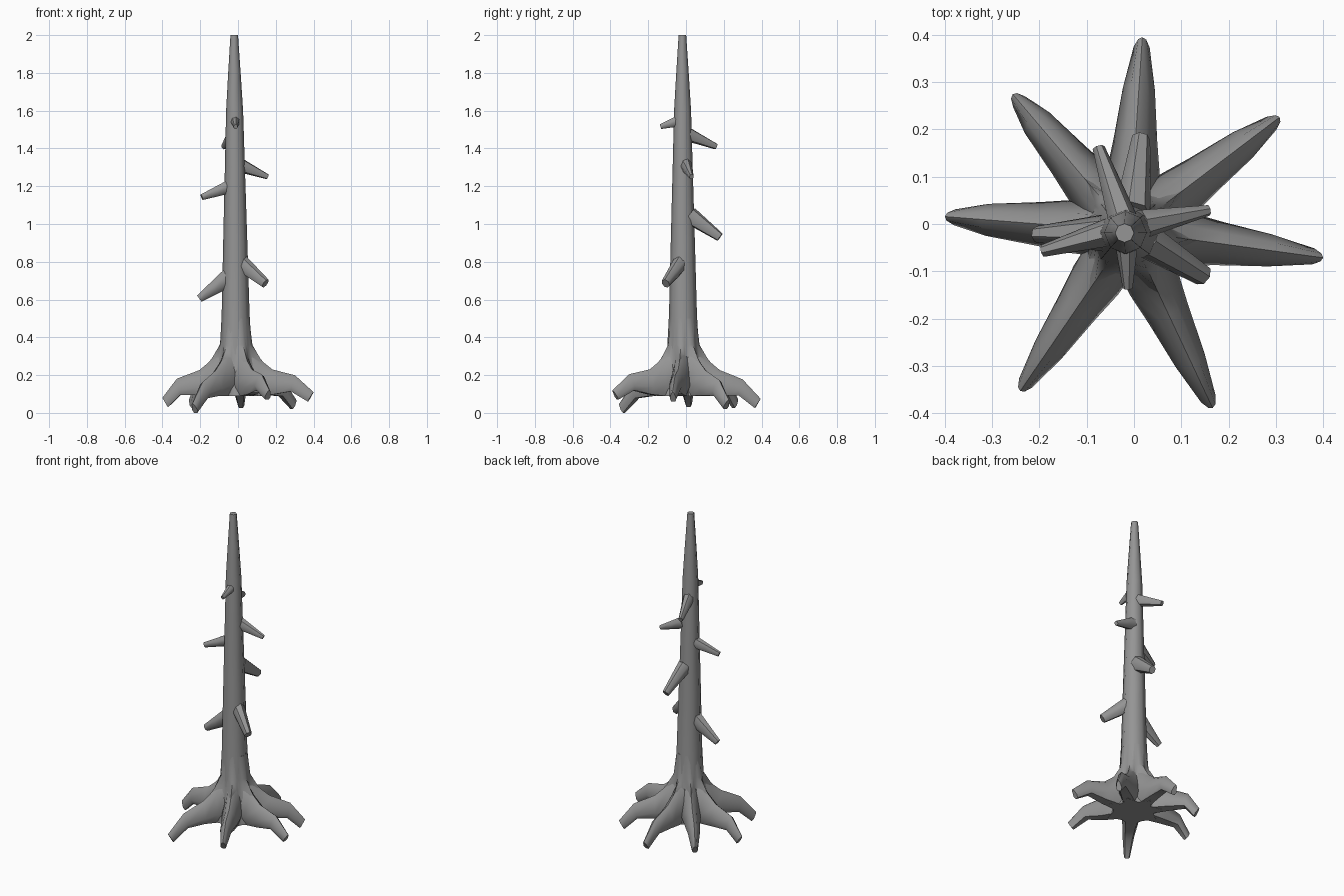
import bpy
import bmesh
from math import atan2, cos, sin, pi, tau
from mathutils import Vector

cube = bpy.data.objects.get("Cube")
if cube:
    bpy.data.objects.remove(cube, do_unlink=True)

bark = bpy.data.materials.new("grey_bark")
bark.use_nodes = True
GREY = (0.3, 0.3, 0.3, 1)
bark.diffuse_color = GREY
bark.node_tree.nodes["Principled BSDF"].inputs["Base Color"].default_value = GREY

CENTRE = Vector((-0.01, -0.015, 0))


def loft(name, rings, angle=50):
    """Skin a list of equal-length point rings and cap both ends."""
    bm = bmesh.new()
    loops = [[bm.verts.new(p) for p in ring] for ring in rings]
    n = len(loops[0])
    for a, b in zip(loops, loops[1:]):
        for i in range(n):
            j = (i + 1) % n
            bm.faces.new((a[i], a[j], b[j], b[i]))
    bm.faces.new(loops[0])
    bm.faces.new(loops[-1])
    bmesh.ops.recalc_face_normals(bm, faces=bm.faces)
    mesh = bpy.data.meshes.new(name)
    bm.to_mesh(mesh)
    bm.free()
    mesh.materials.append(bark)
    obj = bpy.data.objects.new(name, mesh)
    bpy.context.collection.objects.link(obj)
    bpy.ops.object.select_all(action="DESELECT")
    obj.select_set(True)
    bpy.context.view_layer.objects.active = obj
    bpy.ops.object.shade_smooth_by_angle(angle=angle * pi / 180)
    return obj


# Trunk: tapered eight-sided pole
def trunk_ring(z, r):
    c = CENTRE + Vector((-0.005 * z, -0.002 * z, z))
    return [c + Vector((cos(k * tau / 8), sin(k * tau / 8), 0)) * r for k in range(8)]


trunk_profile = [(0.2, 0.088), (0.36, 0.083), (0.52, 0.074), (0.9, 0.064),
                 (1.3, 0.053), (1.6, 0.045), (1.8, 0.033), (2.0, 0.02)]
loft("trunk", [trunk_ring(z, r) for z, r in trunk_profile])

# Root tips, in order around the trunk
tips = [Vector(t) for t in [(0.39, -0.07, 0.09), (0.3, 0.22, 0.05), (0.017, 0.385, 0.055),
                            (-0.25, 0.267, 0.055), (-0.39, 0.015, 0.06),
                            (-0.235, -0.345, 0.03), (0.162, -0.38, 0.1)]]
headings = [atan2(t.y - CENTRE.y, t.x - CENTRE.x) for t in tips]


# Flare: star-shaped skirt, with a ridge for each root and a valley between
def flare_ring(z, valley, ridge):
    ring = []
    for i, a in enumerate(headings):
        gap = (headings[(i + 1) % len(headings)] - a) % tau
        for f, r in ((0, ridge), (0.3, valley + (ridge - valley) * 0.2),
                     (0.5, valley), (0.7, valley + (ridge - valley) * 0.2)):
            b = a + gap * f
            ring.append(CENTRE + Vector((cos(b) * r, sin(b) * r, z)))
    return ring


loft("root_flare", [flare_ring(*row) for row in [
    (0.5, 0.07, 0.07), (0.36, 0.079, 0.087), (0.29, 0.085, 0.128),
    (0.22, 0.094, 0.185), (0.15, 0.105, 0.19), (0.09, 0.115, 0.16)]], 60)

# Roots: flat-bottomed limbs that arch out and dip at the tip
section = [(-1, 0.3), (-0.5, 0.85), (0, 1), (0.5, 0.85), (1, 0.3), (0.6, 0), (-0.6, 0)]
for i, tip in enumerate(tips):
    out = tip - CENTRE
    reach = Vector((out.x, out.y, 0)).length
    out = Vector((out.x, out.y, 0)).normalized()
    side = Vector((-out.y, out.x, 0))
    drop = tip.z - 0.075
    rings = []
    # distance, half width, bottom, top, lean of the section, share of the drop
    for d, w, low, top, lean, share in [
            (0.06, 0.058, 0.1, 0.36, 0, 0), (0.125, 0.056, 0.09, 0.285, 0, 0),
            (0.195, 0.046, 0.095, 0.228, 0, 0.1), (0.295, 0.034, 0.105, 0.19, 0.02, 0.6),
            (reach - 0.02, 0.017, 0.045, 0.095, 0.03, 1)]:
        rings.append([CENTRE + out * (d + lean * v) + side * (w * u)
                      + Vector((0, 0, low + (top - low) * v + drop * share))
                      for u, v in section])
    loft(f"root_{i + 1}", rings)

# Branch stubs: base, tip, base radius, tip radius
branches = [
    ((-0.05, -0.02, 0.715), (-0.205, -0.022, 0.605), 0.05, 0.021),
    ((0.02, -0.03, 0.79), (0.145, -0.108, 0.685), 0.046, 0.027),
    ((-0.005, 0.02, 1.045), (0.014, 0.18, 0.93), 0.048, 0.024),
    ((-0.04, -0.015, 1.2), (-0.192, -0.057, 1.142), 0.038, 0.016),
    ((0.015, 0, 1.31), (0.157, 0.029, 1.25), 0.038, 0.014),
    ((-0.025, 0.01, 1.475), (-0.075, 0.16, 1.41), 0.038, 0.016),
    ((-0.015, -0.04, 1.545), (-0.013, -0.135, 1.515), 0.03, 0.013)]
for i, (base, tip, r0, r1) in enumerate(branches):
    base, tip = Vector(base), Vector(tip)
    axis = (tip - base).normalized()
    across = axis.cross(Vector((0, 0, 1))).normalized()
    up = across.cross(axis)
    rings = []
    for t in (0, 0.5, 1):
        r = r0 + (r1 - r0) * t
        rings.append([base.lerp(tip, t) + across * (cos(k * tau / 7) * r * 0.85)
                      + up * (sin(k * tau / 7) * r) for k in range(7)])
    loft(f"branch_stub_{i + 1}", rings)
